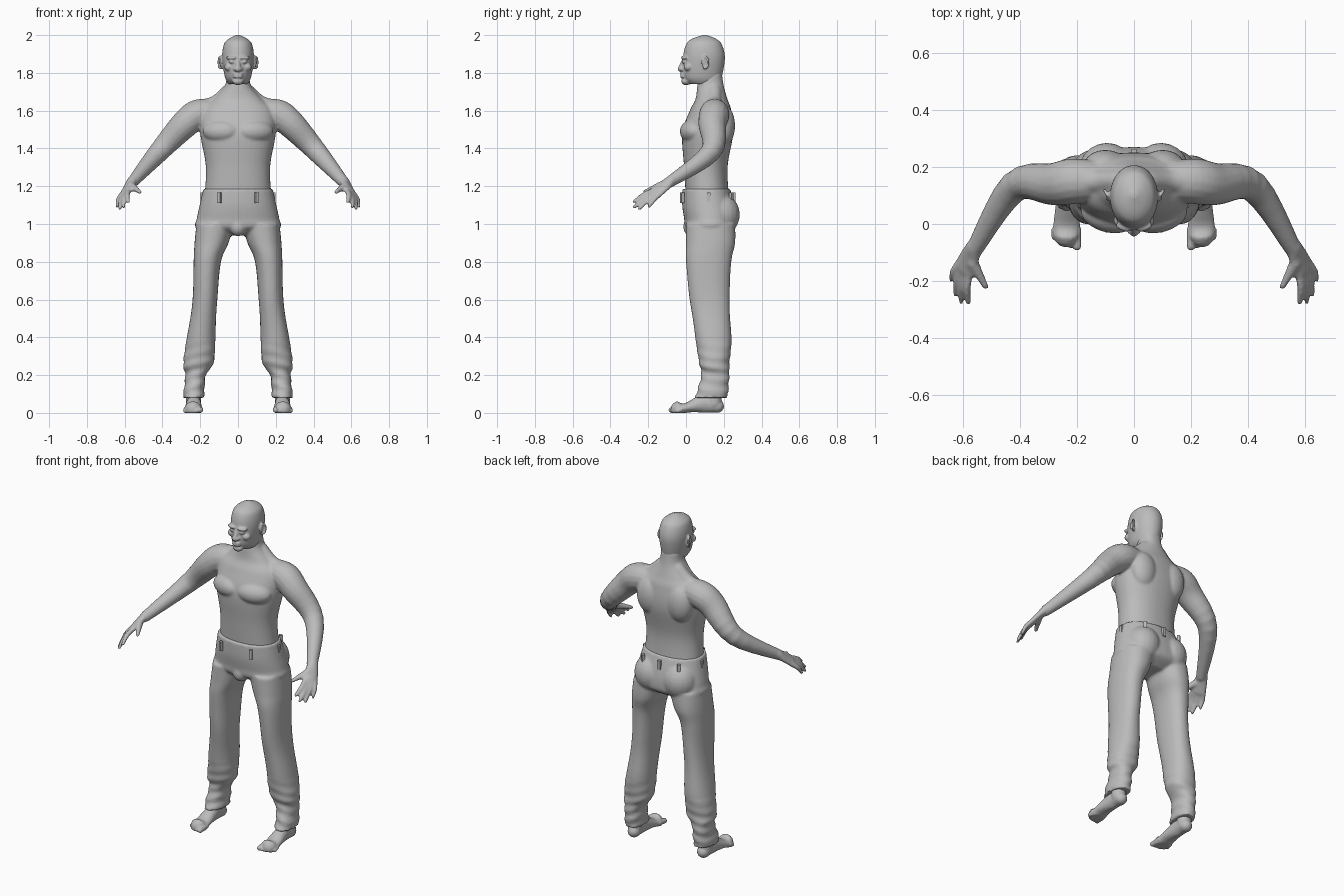
import bpy, bmesh, math
from mathutils import Vector, Matrix

cube = bpy.data.objects.get("Cube")
if cube:
    bpy.data.objects.remove(cube)

colour = (0.5, 0.5, 0.5, 1)
grey = bpy.data.materials.new("plain_grey")
grey.use_nodes = True
grey.diffuse_color = colour
grey.node_tree.nodes["Principled BSDF"].inputs["Base Color"].default_value = colour


def spline(rows, steps):
    """Smooth curve through rows of numbers."""
    curve = []
    last = len(rows) - 1
    for i in range(last):
        before, start, end, after = (rows[min(max(k, 0), last)] for k in range(i - 1, i + 3))
        for step in range(steps):
            t = step / steps
            curve.append([q + t / 2 * (r - p + t * (2 * p - 5 * q + 4 * r - w + t * (3 * (q - r) + w - p)))
                          for p, q, r, w in zip(before, start, end, after)])
    return curve + [list(rows[last])]


def circle(count):
    angles = [math.tau * i / count for i in range(count)]
    return [(math.cos(angle), math.sin(angle)) for angle in angles]


def bridge(bm, rings):
    """Skin a row of rings and close both ends."""
    loops = [[bm.verts.new(point) for point in ring] for ring in rings]
    for lower, upper in zip(loops, loops[1:]):
        for i in range(len(lower)):
            bm.faces.new((lower[i - 1], lower[i], upper[i], upper[i - 1]))
    bm.faces.new(loops[0])
    bm.faces.new(loops[-1])


def trunk(bm, rows, side=1, power=0.9, wrinkle=None):
    """Stack of level sections: height, inner edge, outer edge, front, back."""
    rings = []
    for z, inner, outer, front, back in spline(rows, 8):
        ring = []
        for c, s in circle(40):
            swell = 1 + wrinkle(c, s, z) if wrinkle else 1
            across = swell * math.copysign(abs(c) ** power, c)
            along = swell * math.copysign(abs(s) ** power, s)
            x = (inner + outer + across * (outer - inner)) / 2
            y = (front + back + along * (back - front)) / 2
            ring.append((side * x, y, z))
        rings.append(ring)
    bridge(bm, rings)


def symmetric_trunk(bm, rows, **options):
    trunk(bm, [(z, -width, width, front, back) for z, width, front, back in rows], **options)


def limb(bm, rows, side=1, wide=(1, 0, 0), count=16):
    """Round-ended tube: x, y, z, radius, and a second radius where it is flat."""
    rows = spline([row if len(row) > 4 else (*row, row[-1]) for row in rows], 5)
    points = [Vector(row[:3]) for row in rows]
    last = len(points) - 1
    cap = [math.pi / 2 * (k + 0.5) / 4 for k in range(4)]
    rings = []
    for i, (point, row) in enumerate(zip(points, rows)):
        tangent = (points[min(i + 1, last)] - points[max(i - 1, 0)]).normalized()
        u = (Vector(wide) - tangent * tangent.dot(Vector(wide))).normalized()
        v = tangent.cross(u)
        bends = [0]
        if i == 0:
            bends = [-angle for angle in reversed(cap)] + bends
        elif i == last:
            bends = bends + cap
        for bend in bends:
            centre = point + tangent * math.sin(bend) * min(row[3:])
            ring = [centre + math.cos(bend) * (u * row[3] * c + v * row[4] * s) for c, s in circle(count)]
            rings.append([(side * p.x, p.y, p.z) for p in ring])
    bridge(bm, rings)


def blob(bm, centre, size, side=1, turn=0):
    x, y, z = centre
    place = Matrix.Translation((side * x, y, z)) @ Matrix.Rotation(side * turn, 4, "Z")
    stretch = Matrix.Diagonal((*size, 1))
    bmesh.ops.create_uvsphere(bm, u_segments=20, v_segments=14, radius=1, matrix=place @ stretch)


def finish(name, bm, voxel=None, softness=0):
    """Make the object; fuse overlapping pieces into one smooth skin if asked."""
    bmesh.ops.recalc_face_normals(bm, faces=bm.faces)
    mesh = bpy.data.meshes.new(name)
    bm.to_mesh(mesh)
    bm.free()
    mesh.materials.append(grey)
    part = bpy.data.objects.new(name, mesh)
    bpy.context.collection.objects.link(part)
    if voxel:
        mesh.polygons.foreach_set("use_smooth", [True] * len(mesh.polygons))
        fuse = part.modifiers.new("Fuse", "REMESH")
        fuse.mode = "VOXEL"
        fuse.voxel_size = voxel
        fuse.use_smooth_shade = True
        soften = part.modifiers.new("Soften", "SMOOTH")
        soften.iterations = softness


def hand(bm, side):
    """Flat palm, four fanned fingers and a thumb."""
    across = Vector((-0.6, -0.8, 0.25)).normalized()
    forward = Vector((0.02, -0.1, -0.08))
    wrist = Vector((0.56, -0.08, 1.23))
    knuckles = wrist + forward * 0.8 + Vector((0.02, 0, 0))
    palm = wrist.lerp(knuckles, 0.5)
    limb(bm, [(*wrist, 0.03, 0.026), (*palm, 0.04, 0.02), (*knuckles, 0.045, 0.018)], side, across)
    for place in (-1.5, -0.5, 0.5, 1.5):
        base = knuckles + across * place * 0.02
        reach = 1.12 - abs(place) / 4
        tip = base + forward * reach + across * place * 0.014
        bend = base.lerp(tip, 0.5) + Vector((0.006, 0, 0.006))
        limb(bm, [(*base, 0.014), (*bend, 0.013), (*tip, 0.01)], side, across)
    thumb = palm + across * 0.02
    tip = Vector((0.52, -0.22, 1.17))
    limb(bm, [(*thumb, 0.022), (*thumb.lerp(tip, 0.5), 0.016), (*tip, 0.011)], side, forward)


# Torso, neck and arms
bm = bmesh.new()
symmetric_trunk(bm, [(1.12, 0.18, 0, 0.23), (1.3, 0.17, -0.01, 0.22), (1.48, 0.2, -0.02, 0.25),
                     (1.6, 0.19, 0.02, 0.24), (1.66, 0.13, 0.05, 0.22), (1.73, 0.07, 0.06, 0.2),
                     (1.8, 0.06, 0.07, 0.19)])
for side in (1, -1):
    chest, blade, neck_slope = (0.09, 0.03, 1.49), (0.1, 0.2, 1.52), (0.12, 0.15, 1.64)
    blob(bm, chest, (0.1, 0.06, 0.06), side, turn=0.25)
    blob(bm, blade, (0.08, 0.06, 0.11), side)
    limb(bm, [(0.05, 0.15, 1.7, 0.04), (*neck_slope, 0.04), (0.2, 0.15, 1.6, 0.06)], side)
    limb(bm, [(0.13, 0.15, 1.59, 0.07), (0.21, 0.15, 1.58, 0.08), (0.28, 0.14, 1.53, 0.075),
              (0.42, 0.13, 1.38, 0.055), (0.56, -0.09, 1.22, 0.03)], side, wide=(0, 0, 1))
    hand(bm, side)
finish("torso_and_arms", bm, voxel=0.007, softness=6)

# Head
bm = bmesh.new()
symmetric_trunk(bm, [(1.74, 0.05, 0.02, 0.17), (1.78, 0.07, -0.015, 0.19), (1.88, 0.084, -0.016, 0.206),
                     (1.95, 0.075, 0, 0.19), (1.98, 0.05, 0.03, 0.16), (2, 0.01, 0.09, 0.11)], power=0.97)
limb(bm, [(0, -0.01, 1.87, 0.01), (0, -0.03, 1.82, 0.015)])
blob(bm, (0, 0, 1.755), (0.03, 0.025, 0.02))
for lip in (1.78, 1.793):
    blob(bm, (0, -0.017, lip), (0.027, 0.014, 0.008))
for side in (1, -1):
    nostril, brow, eye, cheek = (0.014, -0.022, 1.82), (0.035, -0.01, 1.88), (0.034, -0.01, 1.858), (0.05, 0.01, 1.83)
    blob(bm, nostril, (0.011, 0.014, 0.01), side)
    blob(bm, brow, (0.03, 0.015, 0.01), side, turn=0.3)
    blob(bm, eye, (0.016, 0.012, 0.008), side, turn=0.3)
    blob(bm, cheek, (0.023, 0.02, 0.02), side, turn=0.6)
    # Ear: thin shell with a curled rim
    ear = Vector((0.088, 0.1, 1.855))
    blob(bm, ear, (0.007, 0.02, 0.034), side, turn=0.35)
    rim = [ear + Vector((0.005 + s / 99, s * 0.018, c * 0.032)) for c, s in circle(10)[:6]]
    limb(bm, [(*point, 0.006) for point in rim], side)
finish("head", bm, voxel=0.005, softness=3)


# Trousers with crumpled cuffs
def creases(c, s, z):
    cuff = min(max(2 - 5 * z, 0), 1)
    leg = min(max(3 - 3.5 * z, 0), 1)
    folds = math.sin(105 * z + 2 * c + s) / 20 + c * s * math.sin(40 * z) / 15
    return cuff * folds + leg * math.sin(22 * z + 2 * c * s) / 80


bm = bmesh.new()
symmetric_trunk(bm, [(1.185, 0.184, -0.02, 0.234), (1.1, 0.203, -0.02, 0.26), (1.03, 0.218, -0.01, 0.27),
                     (0.98, 0.22, 0, 0.26), (0.94, 0.1, 0.06, 0.2)])
for side in (1, -1):
    buttock = (0.095, 0.185, 1.05)
    blob(bm, buttock, (0.1, 0.1, 0.11), side)
    trunk(bm, [(1, 0.02, 0.22, 0, 0.26), (0.9, 0.05, 0.23, 0, 0.26), (0.8, 0.09, 0.235, 0, 0.24),
               (0.6, 0.11, 0.24, 0.02, 0.23), (0.4, 0.12, 0.27, 0.05, 0.24), (0.26, 0.13, 0.29, 0.07, 0.23),
               (0.2, 0.17, 0.28, 0.08, 0.23), (0.08, 0.18, 0.29, 0.05, 0.22)], side, wrinkle=creases)
blob(bm, (0, 0.03, 0.985), (0.045, 0.045, 0.05))
finish("trousers", bm, voxel=0.008, softness=3)

# Belt loops, facing outward round the waist
bm = bmesh.new()
for x, y in ((0.1, -0.02), (-0.1, -0.02), (0.19, 0.12), (-0.19, 0.12), (0.12, 0.24), (-0.12, 0.24), (0, 0.255)):
    outward = math.atan2((y - 0.11) ** 3, x ** 3)
    place = Matrix.Translation((x, y, 1.14)) @ Matrix.Rotation(outward, 4, "Z")
    bmesh.ops.create_cube(bm, size=1, matrix=place @ Matrix.Diagonal((0.016, 0.018, 0.055, 1)))
finish("belt_loops", bm)

# Bare feet
for side, name in ((1, "left_foot"), (-1, "right_foot")):
    bm = bmesh.new()
    limb(bm, [(0.235, 0.145, 0.16, 0.042), (0.235, 0.15, 0.05, 0.04)], side)
    limb(bm, [(0.233, 0.165, 0.036, 0.036), (0.234, 0.1, 0.05, 0.037, 0.05),
              (0.236, 0, 0.026, 0.047, 0.026), (0.237, -0.035, 0.017, 0.047)], side)
    for toe in range(5):
        x = 0.2 + toe / 50
        tip = toe * toe / 500 - 0.078
        radius = 0.01 if toe else 0.015
        limb(bm, [(x, -0.02, 0.02, radius), (x, tip, radius, radius)], side)
    for vert in bm.verts:
        vert.co.z = max(vert.co.z, 0)
    finish(name, bm, voxel=0.005, softness=2)
